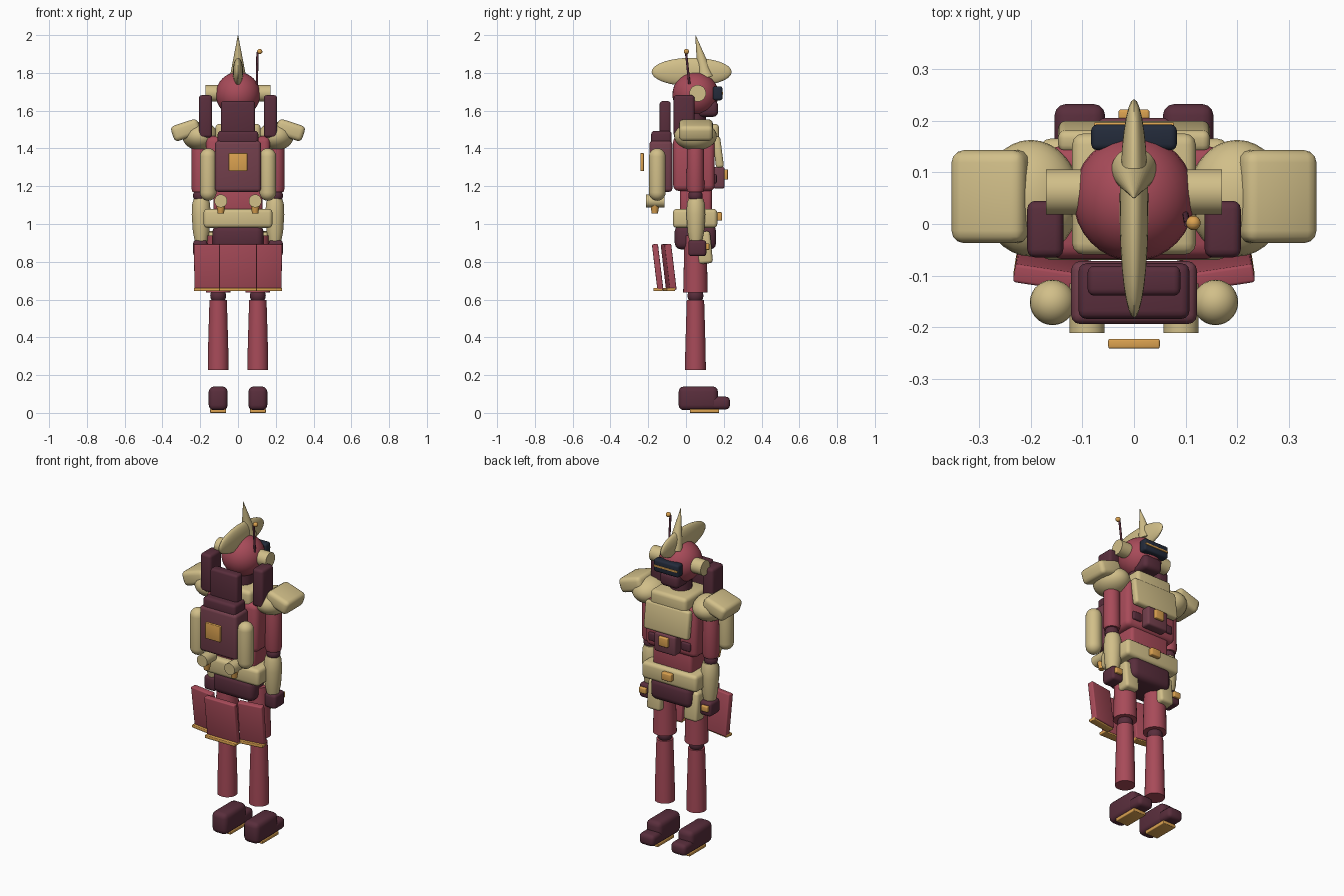
import bpy, bmesh, math
from mathutils import Vector, Matrix, Euler

if "Cube" in bpy.data.objects:
    bpy.data.objects.remove(bpy.data.objects["Cube"])

COLORS = {
    "red": (0.39, 0.07, 0.10), "cream": (0.64, 0.52, 0.25), "dark": (0.10, 0.027, 0.045),
    "mauve": (0.17, 0.05, 0.072), "gold": (0.71, 0.36, 0.08), "navy": (0.017, 0.024, 0.043),
}
MATS = {}
for key, rgb in COLORS.items():
    MATS[key] = bpy.data.materials.new(key)
    MATS[key].diffuse_color = (*rgb, 1)


def finish(name, bm, mat, loc, rot=(0, 0, 0)):
    mesh = bpy.data.meshes.new(name)
    bm.to_mesh(mesh)
    bm.free()
    mesh.materials.append(MATS[mat])
    ob = bpy.data.objects.new(name, mesh)
    bpy.context.collection.objects.link(ob)
    ob.location, ob.rotation_euler = loc, rot
    bpy.ops.object.select_all(action='DESELECT')
    ob.select_set(True)
    bpy.context.view_layer.objects.active = ob
    bpy.ops.object.shade_smooth_by_angle(angle=math.radians(35))
    return ob


def box(name, mat, loc, size, bevel=0.015, rot=(0, 0, 0)):
    bm = bmesh.new()
    bmesh.ops.create_cube(bm, size=1, matrix=Matrix.Diagonal((*size, 1)))
    if bevel:
        bmesh.ops.bevel(bm, geom=bm.edges[:], offset=bevel, segments=3, profile=0.5, affect='EDGES')
    return finish(name, bm, mat, loc, rot)


def ball(name, mat, loc, radii):
    bm = bmesh.new()
    bmesh.ops.create_uvsphere(bm, u_segments=32, v_segments=16, radius=1,
                              matrix=Matrix.Diagonal((*radii, 1)))
    return finish(name, bm, mat, loc)


def rod(name, mat, a, b, r1, r2=None, sides=28):
    # tapered cylinder from point a to point b
    a, b = Vector(a), Vector(b)
    d = b - a
    bm = bmesh.new()
    bmesh.ops.create_cone(bm, cap_ends=True, segments=sides, radius1=r1,
                          radius2=r1 if r2 is None else r2, depth=d.length)
    return finish(name, bm, mat, (a + b) / 2, d.to_track_quat('Z', 'Y').to_euler())


def lathe(name, mat, loc, profile, sides=28):
    # revolve (radius, z) points about the vertical axis
    bm = bmesh.new()
    verts = [bm.verts.new((r, 0, z)) for r, z in profile]
    edges = [bm.edges.new(p) for p in zip(verts, verts[1:])]
    bmesh.ops.spin(bm, geom=verts + edges, cent=(0, 0, 0), axis=(0, 0, 1),
                   angle=math.tau, steps=sides, use_duplicate=False)
    bmesh.ops.remove_doubles(bm, verts=bm.verts[:], dist=1e-5)
    bmesh.ops.recalc_face_normals(bm, faces=bm.faces[:])
    return finish(name, bm, mat, loc)


# Head with crest, horn, visor and jaw
ball("head", "red", (0, 0.05, 1.686), (0.118, 0.122, 0.118))
ball("crest", "cream", (0, 0.03, 1.805), (0.028, 0.212, 0.075))
rod("horn", "cream", (0, 0.105, 1.775), (0, 0.05, 2.0), 0.044, 0.001)
box("visor", "navy", (0, 0.168, 1.692), (0.166, 0.05, 0.074), 0.012)
box("visor_slit", "gold", (0, 0.193, 1.692), (0.156, 0.008, 0.012), 0.003)
box("jaw", "dark", (0, 0.115, 1.61), (0.125, 0.11, 0.085), 0.025)
rod("neck", "dark", (0, 0.045, 1.48), (0, 0.045, 1.62), 0.06)
rod("antenna", "dark", (0.1, 0.018, 1.74), (0.103, 0.0, 1.91), 0.006)
ball("antenna_tip", "gold", (0.115, 0.002, 1.913), (0.014,) * 3)

# Torso
box("torso", "red", (0, 0.042, 1.32), (0.34, 0.22, 0.29), 0.03)
box("abdomen", "red", (0, 0.052, 1.14), (0.26, 0.17, 0.17), 0.02)
box("collar", "cream", (0, 0.058, 1.475), (0.24, 0.235, 0.11), 0.022)
box("chest_plate", "cream", (0, 0.17, 1.38), (0.294, 0.042, 0.165), 0.014, (0.13, 0, 0))
box("chest_panel", "mauve", (0, 0.175, 1.245), (0.14, 0.06, 0.115), 0.012)
box("chest_badge", "gold", (0, 0.211, 1.262), (0.06, 0.022, 0.055), 0.005)

# Belt and hips
box("belt", "cream", (0, 0.048, 1.03), (0.364, 0.235, 0.1), 0.02)
box("buckle", "gold", (0, 0.176, 1.04), (0.065, 0.03, 0.045), 0.006)
box("pelvis", "dark", (0, 0.05, 0.93), (0.27, 0.22, 0.13), 0.035)

# Backpack
box("backpack", "mauve", (0, -0.133, 1.305), (0.244, 0.122, 0.27), 0.018)
box("backpack_cap", "dark", (0, -0.13, 1.45), (0.215, 0.108, 0.085), 0.016)
box("backpack_tower", "dark", (0, -0.11, 1.555), (0.18, 0.058, 0.19), 0.013)
box("backpack_badge", "gold", (0, -0.232, 1.328), (0.1, 0.019, 0.095), 0.004)

# Rear skirt, centre panel
box("skirt_centre", "red", (0, -0.15, 0.772), (0.2, 0.032, 0.245), 0.006, (0.12, 0, 0))
box("skirt_trim_centre", "gold", (0, -0.148, 0.653), (0.2, 0.05, 0.018), 0.004)

# Capsule outline for the tanks
R, H = 0.044, 0.095
arc = [i * math.pi / 12 for i in range(7)]
capsule = [(R * math.sin(t), -H - R * math.cos(t)) for t in arc]
capsule += [(R * math.cos(t), H + R * math.sin(t)) for t in arc]

for side, s in (("left", -1), ("right", 1)):
    # Head side and back fittings
    rod("ear_" + side, "cream", (s * 0.1, 0.062, 1.692), (s * 0.171, 0.062, 1.692), 0.044)
    box("booster_" + side, "dark", (s * 0.172, -0.01, 1.57), (0.07, 0.11, 0.225), 0.016)
    lathe("tank_" + side, "cream", (s * 0.158, -0.152, 1.262), capsule)
    rod("thruster_" + side, "cream", (s * 0.091, -0.115, 1.122), (s * 0.091, -0.211, 1.122), 0.034)
    rod("nozzle_" + side, "gold", (s * 0.091, -0.165, 1.055), (s * 0.091, -0.165, 1.1), 0.016, 0.024)
    box("chest_vent_" + side, "dark", (s * 0.108, 0.148, 1.24), (0.06, 0.03, 0.05), 0.008)

    # Arm
    ball("shoulder_" + side, "cream", (s * 0.2, 0.05, 1.465), (0.095, 0.113, 0.075))
    box("pauldron_" + side, "cream", (s * 0.276, 0.053, 1.497), (0.15, 0.18, 0.085), 0.024,
        (0, s * math.radians(18), 0))
    lathe("upper_arm_" + side, "red", (s * 0.2, 0.05, 0),
          [(0, 1.17), (0.042, 1.17), (0.047, 1.19), (0.045, 1.4), (0.035, 1.45), (0, 1.45)])
    ball("elbow_" + side, "dark", (s * 0.2, 0.05, 1.15), (0.038, 0.038, 0.038))
    lathe("forearm_" + side, "cream", (s * 0.195, 0.052, 0),
          [(0, 0.91), (0.034, 0.91), (0.044, 0.96), (0.05, 1.05), (0.047, 1.11), (0.038, 1.135), (0, 1.135)])
    box("hand_" + side, "dark", (s * 0.2, 0.06, 0.872), (0.075, 0.095, 0.085), 0.016)
    box("knuckle_" + side, "gold", (s * 0.205, 0.113, 0.88), (0.045, 0.022, 0.034), 0.005)

    # Skirt and hip armour
    yaw = s * 0.15
    box("skirt_" + side, "red", (s * 0.157, -0.092, 0.772), (0.148, 0.036, 0.245), 0.006, (0.12, 0, yaw))
    box("skirt_trim_" + side, "gold", (s * 0.157, -0.09, 0.653), (0.15, 0.045, 0.018), 0.004, (0, 0, yaw))
    box("hip_guard_" + side, "cream", (s * 0.122, 0.095, 0.875), (0.09, 0.08, 0.17), 0.016, (0.1, 0, 0))

    # Leg
    x, y = s * 0.105, 0.05
    rod("thigh_" + side, "red", (x, y, 0.637), (x, y, 0.94), 0.065, 0.058)
    ball("knee_" + side, "dark", (x, y, 0.62), (0.042, 0.042, 0.042))
    lathe("shin_" + side, "red", (x, y, 0),
          [(0, 0.228), (0.055, 0.228), (0.054, 0.32), (0.049, 0.5), (0.046, 0.597), (0, 0.597)])
    box("foot_" + side, "dark", (x, 0.065, 0.077), (0.1, 0.208, 0.126), 0.028)
    box("toe_" + side, "dark", (x, 0.18, 0.052), (0.098, 0.105, 0.068), 0.022)
    box("sole_" + side, "gold", (x, 0.098, 0.01), (0.085, 0.155, 0.02), 0.004)

for m in bpy.data.materials:
    if m.users and not m.is_grease_pencil:
        m.use_nodes = True
        m.node_tree.nodes["Principled BSDF"].inputs["Base Color"].default_value = m.diffuse_color
